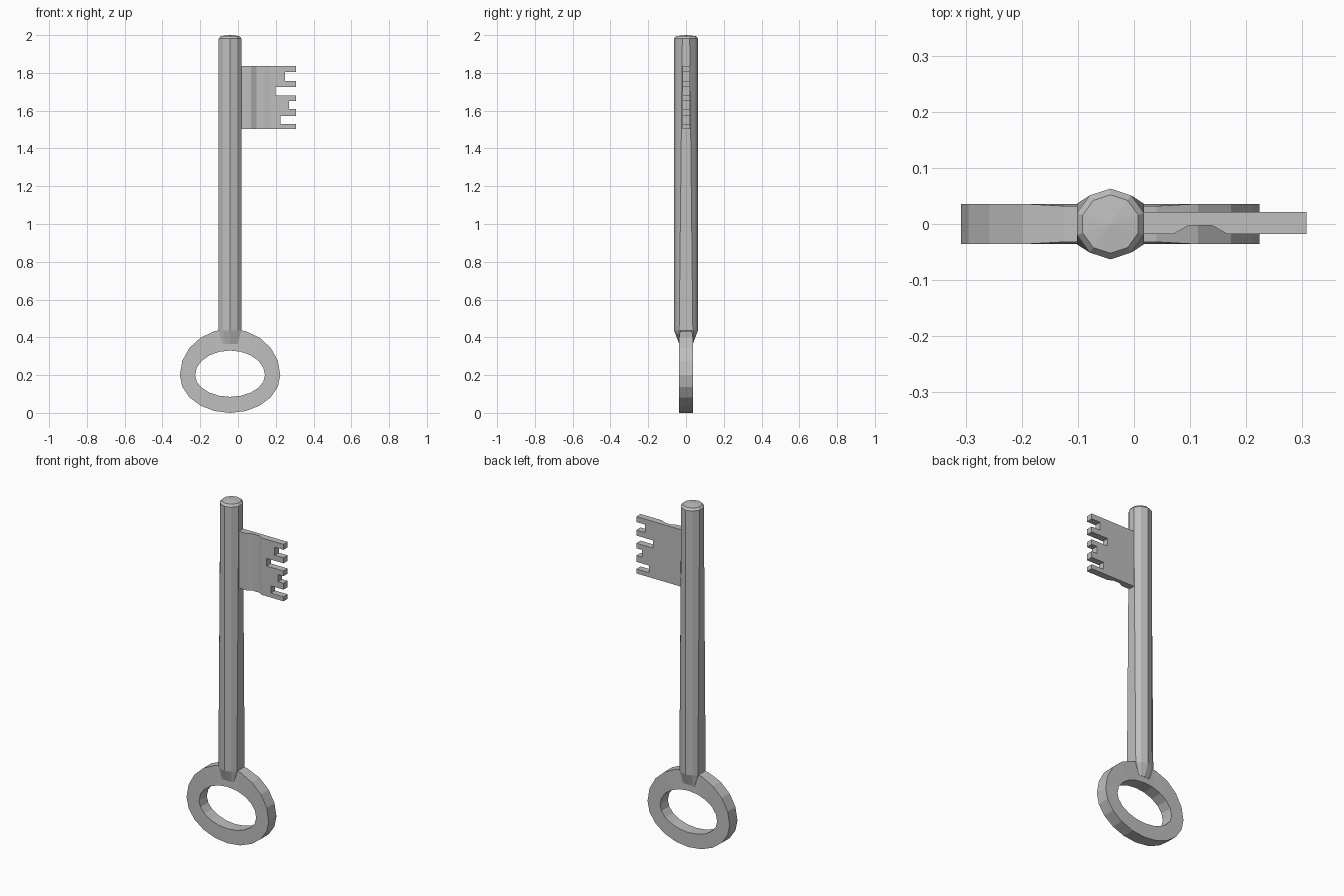
import bpy
import bmesh
from math import sin, cos, pi, copysign

cube = bpy.data.objects.get("Cube")
if cube:
    bpy.data.objects.remove(cube)

AXIS_X = -0.042      # centre line of shaft and ring
RING_HALF = 0.036    # half thickness of the ring

steel = bpy.data.materials.new("grey_steel")
steel.use_nodes = True
GREY = (0.52, 0.52, 0.52, 1)
steel.diffuse_color = GREY
steel.node_tree.nodes["Principled BSDF"].inputs["Base Color"].default_value = GREY


def finish(name, bm):
    bmesh.ops.recalc_face_normals(bm, faces=bm.faces)
    mesh = bpy.data.meshes.new(name)
    bm.to_mesh(mesh)
    bm.free()
    mesh.materials.append(steel)
    obj = bpy.data.objects.new(name, mesh)
    bpy.context.collection.objects.link(obj)
    return obj


def bridge(bm, a, b):
    n = len(a)
    for i in range(n):
        j = (i + 1) % n
        bm.faces.new((a[i], a[j], b[j], b[i]))


def prism(name, points, offset):
    """Extrude a closed outline along the offset vector."""
    bm = bmesh.new()
    a = [bm.verts.new(p) for p in points]
    b = [bm.verts.new([c + d for c, d in zip(p, offset)]) for p in points]
    bm.faces.new(a)
    bm.faces.new(b[::-1])
    bridge(bm, a, b)
    return finish(name, bm)


# Shaft: ten-sided, with a bevelled crown and a wedge foot that meets the ring
def section(bm, z, radius, foot=0):
    verts = []
    for k in range(10):
        angle = pi / 2 + k * pi / 5
        x, y = radius * cos(angle), radius * sin(angle)
        side = abs(cos(angle)) > 0.9
        if foot == 2 or (foot == 1 and side):
            y = copysign(RING_HALF, y)
        if foot == 2:
            x *= 0.65
        verts.append(bm.verts.new((AXIS_X + x, y, z)))
    return verts


bm = bmesh.new()
loops = [section(bm, 0.365, 0.063, 2), section(bm, 0.435, 0.063, 1),
         section(bm, 1.982, 0.063), section(bm, 1.995, 0.052)]
for low, high in zip(loops, loops[1:]):
    bridge(bm, low, high)
bm.faces.new(loops[0])
crown = bm.verts.new((AXIS_X, 0, 2))
for i in range(10):
    bm.faces.new((loops[-1][i], loops[-1][(i + 1) % 10], crown))
finish("shaft", bm)


# Ring handle: flat oval band, taller above its middle than below
def oval(bm, width, top, bottom, y, neck=0):
    verts = []
    for k in range(20):
        angle = k * pi / 10
        s = sin(angle)
        depth = y - copysign(neck, y) if s > 0.9 else y
        z = 0.2 + s * (top if s > 0 else bottom)
        verts.append(bm.verts.new((AXIS_X + width * cos(angle), depth, z)))
    return verts


bm = bmesh.new()
band = []
for y in (-RING_HALF, RING_HALF):
    outer = oval(bm, 0.266, 0.245, 0.2, y, 0.004)
    inner = oval(bm, 0.185, 0.13, 0.115, y)
    band += [outer, inner] if y < 0 else [inner, outer]
for i in range(4):
    bridge(bm, band[i], band[(i + 1) % 4])
finish("ring_handle", bm)

# Bit: plate with a groove down the front face
FRONT, BACK, LOW, HIGH = -0.018, 0.021, 1.503, 1.836
JOINT, TIP = 0.18, 0.307
groove = [(-0.02, FRONT), (0.07, FRONT), (0.097, -0.003), (0.14, -0.003),
          (0.166, FRONT), (JOINT, FRONT), (JOINT, BACK), (-0.02, BACK)]
prism("bit_plate", [(x, y, LOW) for x, y in groove], (0, 0, HIGH - LOW))

# Teeth: comb outline with four notches of differing depth
comb = [(JOINT, LOW), (TIP, LOW)]
for bottom, top, depth in ((1.529, 1.571, 0.226), (1.608, 1.65, 0.271),
                           (1.68, 1.725, 0.198), (1.757, 1.804, 0.25)):
    comb += [(TIP, bottom), (depth, bottom), (depth, top), (TIP, top)]
comb += [(TIP, HIGH), (JOINT, HIGH)]
prism("bit_teeth", [(x, FRONT, z) for x, z in comb], (0, BACK - FRONT, 0))
